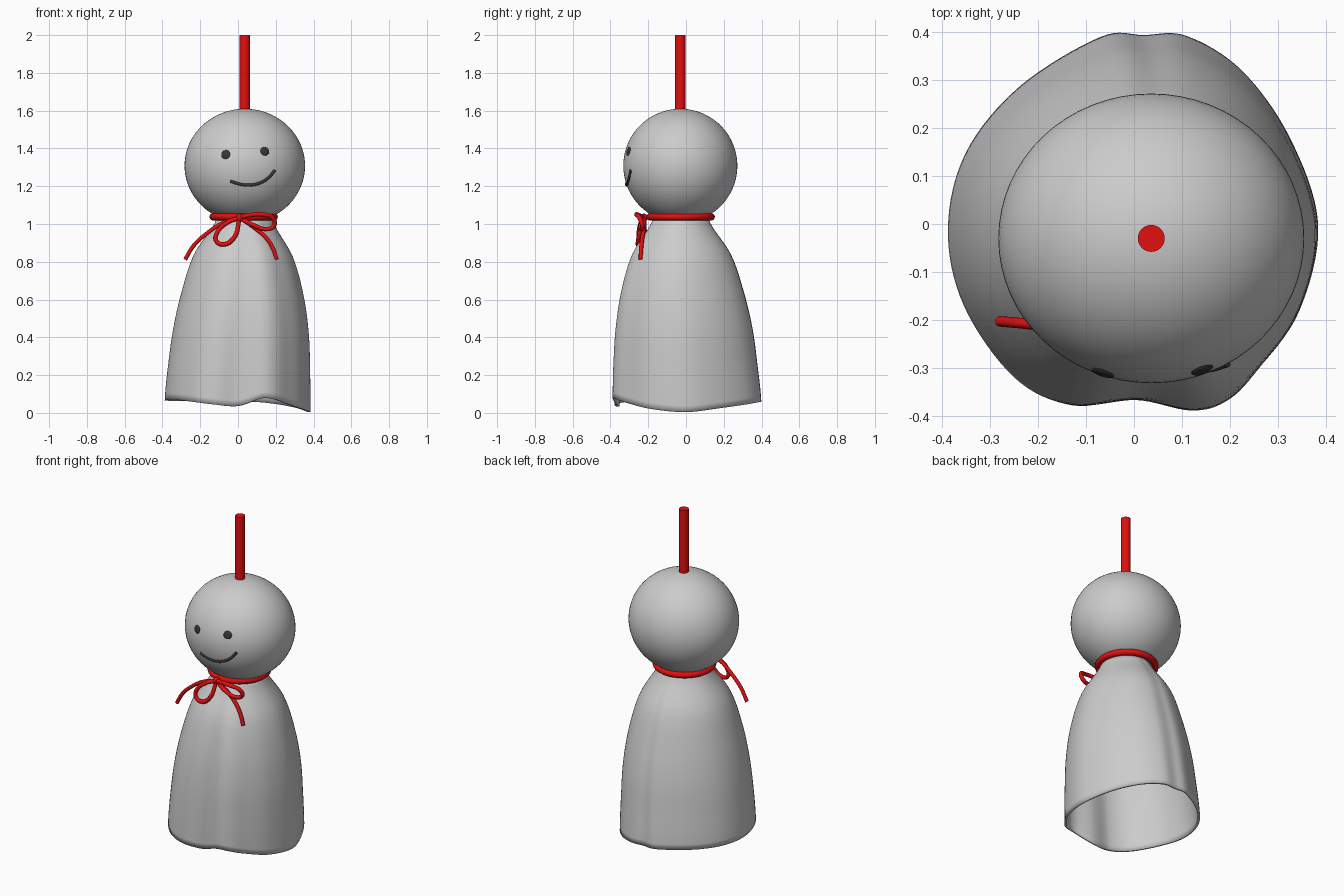
import bpy, bmesh, math
from mathutils import Vector

if "Cube" in bpy.data.objects:
    bpy.data.objects.remove(bpy.data.objects["Cube"])


def material(name, color):
    m = bpy.data.materials.new(name)
    m.diffuse_color = color
    m.use_nodes = True
    m.node_tree.nodes["Principled BSDF"].inputs["Base Color"].default_value = m.diffuse_color
    return m


RED = material("red_cord", (0.75, 0.005, 0.005, 1))
DARK = material("dark_ink", (0.035, 0.035, 0.035, 1))
HEAD_C = Vector((0.036, -0.03, 1.308))
HEAD_R = Vector((0.319, 0.302, 0.302))


def finish(name, mat=None):
    ob = bpy.context.object
    ob.name = name
    if mat:
        ob.data.materials.clear()
        ob.data.materials.append(mat)
    bpy.ops.object.shade_smooth_by_angle(angle=math.radians(45))
    return ob


def select(ob):
    bpy.ops.object.select_all(action='DESELECT')
    ob.select_set(True)
    bpy.context.view_layer.objects.active = ob


def tube(name, points, radius, mat):
    cu = bpy.data.curves.new(name, 'CURVE')
    cu.dimensions = '3D'
    cu.bevel_depth = radius
    cu.bevel_resolution = 3
    cu.use_fill_caps = True
    sp = cu.splines.new('BEZIER')
    sp.resolution_u = 10
    sp.bezier_points.add(len(points) - 1)
    for bp, p in zip(sp.bezier_points, points):
        bp.co = p
        bp.handle_left_type = bp.handle_right_type = 'AUTO'
    ob = bpy.data.objects.new(name, cu)
    bpy.context.collection.objects.link(ob)
    select(ob)
    bpy.ops.object.convert(target='MESH')
    return finish(name, mat)


def on_face(x, z):
    # point on the front of the head
    u, w = (x - HEAD_C.x) / HEAD_R.x, (z - HEAD_C.z) / HEAD_R.z
    return Vector((x, HEAD_C.y - HEAD_R.y * math.sqrt(1 - u * u - w * w), z))


def spline(pts, s, closed=False):
    # Catmull-Rom through pts at parameter s
    n = len(pts)
    i = int(s) if closed else min(int(s), n - 2)
    f = s - i
    a, b, c, d = (Vector(pts[k % n] if closed else pts[max(0, min(n - 1, k))])
                  for k in range(i - 1, i + 3))
    return 0.5 * (2 * b + (c - a) * f + (2 * a - 5 * b + 4 * c - d) * f * f
                  + (3 * b - a - 3 * c + d) * f ** 3)


# head
bpy.ops.mesh.primitive_uv_sphere_add(segments=64, ring_count=40, radius=1,
                                     location=HEAD_C, scale=HEAD_R)
finish("head")

# cloth skirt: wavy hem blended up to a round neck
HEM = [(0.384, 0.0, 0.004), (0.325, 0.18, 0.025), (0.225, 0.32, 0.045),
       (0.11, 0.392, 0.058), (0.02, 0.394, 0.06), (-0.07, 0.39, 0.06),
       (-0.237, 0.288, 0.062), (-0.35, 0.15, 0.064), (-0.388, -0.01, 0.066),
       (-0.355, -0.17, 0.072), (-0.25, -0.32, 0.06), (-0.13, -0.378, 0.045),
       (0.0, -0.366, 0.036), (0.12, -0.389, 0.076), (0.195, -0.368, 0.072),
       (0.258, -0.304, 0.05), (0.345, -0.18, 0.02)]
# radius, centre x, centre y at even steps down from neck to hem
PROFILE = [(0.145, 0.034, -0.03), (0.262, 0.029, -0.027), (0.324, 0.026, -0.023),
           (0.361, 0.018, -0.015), (0.379, 0.008, -0.008), (0.39, 0.0, 0.0)]
ROWS, SUB, TOP = 30, 8, 1.035
bm = bmesh.new()
rings = []
for k in range(ROWS + 1):
    t = k / ROWS
    r, cx, cy = spline(PROFILE, t * (len(PROFILE) - 1))
    w = 0.35 + 0.65 * t
    ring = []
    for j in range(len(HEM) * SUB):
        h = spline(HEM, j / SUB, True)
        xy = h.xy
        p = (xy.normalized() * (1 - w) + xy / 0.39 * w) * r
        ring.append(bm.verts.new((cx + p.x, cy + p.y, TOP + (h.z - TOP) * t)))
    rings.append(ring)
for a, b in zip(rings, rings[1:]):
    for j in range(len(a)):
        n = (j + 1) % len(a)
        bm.faces.new((a[j], b[j], b[n], a[n]))
me = bpy.data.meshes.new("cloth_skirt")
bm.to_mesh(me)
bm.free()
skirt = bpy.data.objects.new("cloth_skirt", me)
bpy.context.collection.objects.link(skirt)
select(skirt)
finish("cloth_skirt")
sol = skirt.modifiers.new("thickness", 'SOLIDIFY')
sol.thickness = 0.013
sol.offset = -1

# hanging cord
bpy.ops.mesh.primitive_cylinder_add(vertices=32, radius=0.028, depth=0.42,
                                    location=(0.036, -0.03, 1.79))
finish("hanging_cord", RED)

# neck cord
bpy.ops.mesh.primitive_torus_add(major_radius=0.162, minor_radius=0.019,
                                 major_segments=64, minor_segments=14,
                                 location=(0.03, -0.028, 1.038))
finish("neck_cord", RED)

# bow: knot, two loops, two tails
K = (0.008, -0.222, 1.033)
bpy.ops.mesh.primitive_uv_sphere_add(segments=20, ring_count=12, radius=1,
                                     location=K, scale=(0.02, 0.02, 0.022))
finish("bow_knot", RED)
tube("bow_loop_left", [K, (-0.06, -0.24, 1.005), (-0.11, -0.25, 0.955),
                       (-0.115, -0.25, 0.91), (-0.07, -0.255, 0.893),
                       (-0.02, -0.25, 0.93), K], 0.012, RED)
tube("bow_loop_right", [K, (0.06, -0.25, 1.046), (0.13, -0.262, 1.05),
                        (0.185, -0.245, 1.03), (0.19, -0.23, 0.99),
                        (0.15, -0.235, 0.973), (0.08, -0.24, 0.995), K], 0.012, RED)
tube("bow_tail_left", [K, (-0.08, -0.225, 1.005), (-0.165, -0.215, 0.95),
                       (-0.235, -0.207, 0.885), (-0.28, -0.203, 0.812)], 0.011, RED)
tube("bow_tail_right", [K, (0.09, -0.222, 0.978), (0.155, -0.232, 0.92),
                        (0.188, -0.238, 0.865), (0.204, -0.24, 0.812)], 0.011, RED)

# eyes
for side, x, z in (("left", -0.065, 1.368), ("right", 0.142, 1.385)):
    p = on_face(x, z)
    d = p - HEAD_C
    normal = Vector([d[i] / HEAD_R[i] ** 2 for i in range(3)])
    bpy.ops.mesh.primitive_uv_sphere_add(segments=24, ring_count=12, radius=1, location=p,
                                         rotation=normal.to_track_quat('Z', 'Y').to_euler(),
                                         scale=(0.024, 0.024, 0.007))
    finish("eye_" + side, DARK)

# mouth
SMILE = [(-0.04, 1.226), (0.01, 1.211), (0.06, 1.206), (0.115, 1.217),
         (0.162, 1.246), (0.195, 1.285)]
tube("mouth", [on_face(x, z) for x, z in SMILE], 0.008, DARK)
